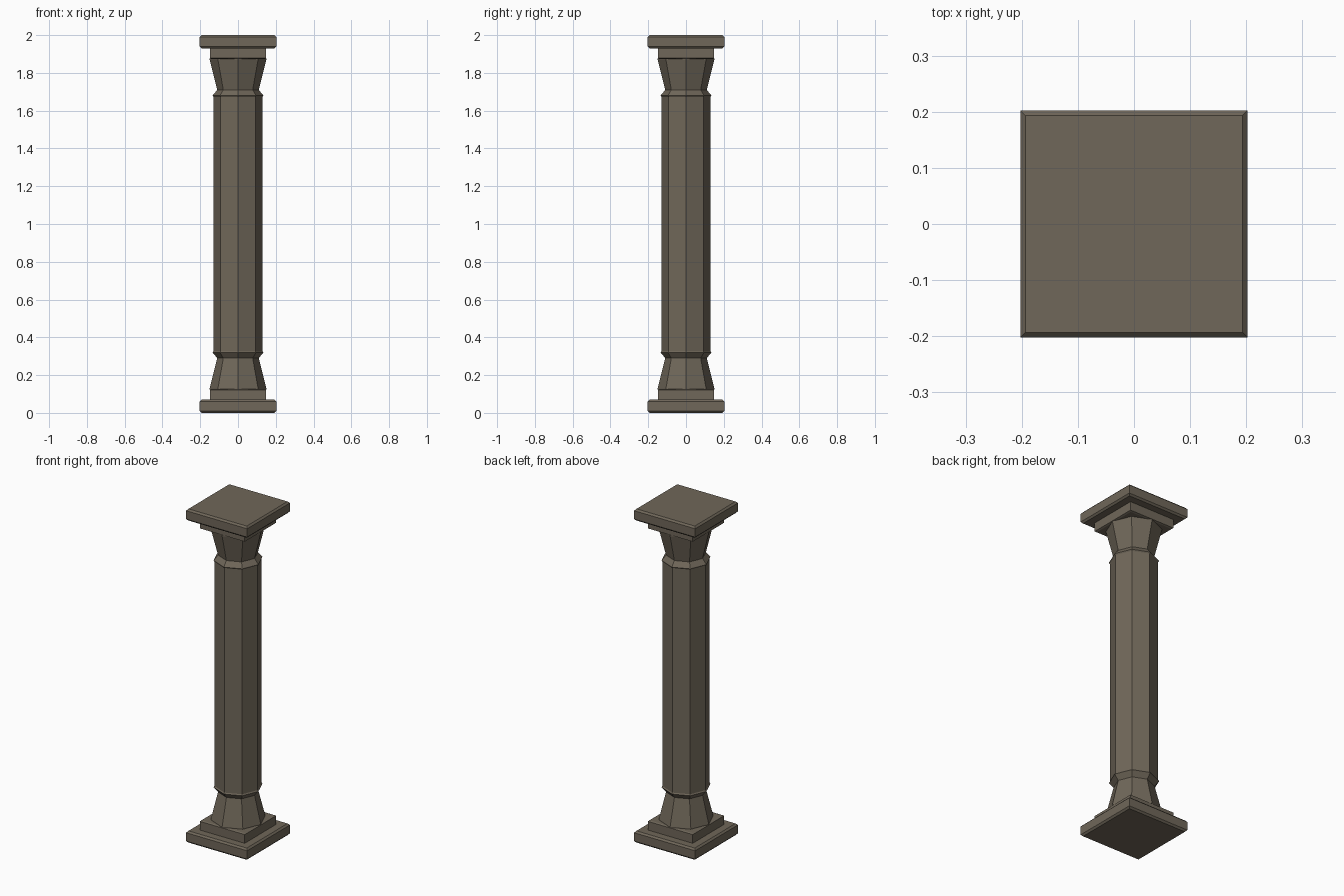
import bpy, bmesh
from math import cos, sin, pi

if "Cube" in bpy.data.objects:
    bpy.data.objects.remove(bpy.data.objects["Cube"])

stone = bpy.data.materials.new("stone")
stone.diffuse_color = (0.16, 0.135, 0.10, 1)
stone.use_nodes = True
stone.node_tree.nodes["Principled BSDF"].inputs["Base Color"].default_value = stone.diffuse_color


def finish(name, bm):
    bmesh.ops.recalc_face_normals(bm, faces=bm.faces)
    mesh = bpy.data.meshes.new(name)
    bm.to_mesh(mesh)
    bm.free()
    mesh.materials.append(stone)
    obj = bpy.data.objects.new(name, mesh)
    bpy.context.collection.objects.link(obj)
    return obj


def stack(name, profile, ring):
    """Loft capped rings through (radius, z) pairs."""
    bm = bmesh.new()
    rows = [[bm.verts.new((r * x, r * y, z)) for x, y in ring] for r, z in profile]
    n = len(ring)
    for a, b in zip(rows, rows[1:]):
        for i in range(n):
            bm.faces.new((a[i], a[(i + 1) % n], b[(i + 1) % n], b[i]))
    bm.faces.new(rows[0][::-1])
    bm.faces.new(rows[-1])
    return finish(name, bm)


SQUARE = [(-1, -1), (1, -1), (1, 1), (-1, 1)]
OCTAGON = [(cos(i * pi / 4), sin(i * pi / 4)) for i in range(8)]

# Parts of the base; the capital is the same set turned upside down
parts = [
    ("slab", SQUARE, [(0.193, 0.0), (0.2025, 0.01), (0.2025, 0.06), (0.193, 0.07)]),
    ("plinth", SQUARE, [(0.149, 0.07), (0.149, 0.122), (0.14, 0.126)]),
    ("flare", OCTAGON, [(0.15, 0.124), (0.15, 0.13), (0.11, 0.29), (0.135, 0.32), (0.13, 0.327)]),
]
for name, ring, profile in parts:
    stack("base_" + name, profile, ring)
    stack("capital_" + name, [(r, 2 - z) for r, z in reversed(profile)], ring)

# Octagonal shaft
stack("shaft", [(0.13, 0.325), (0.13, 1.675)], OCTAGON)
